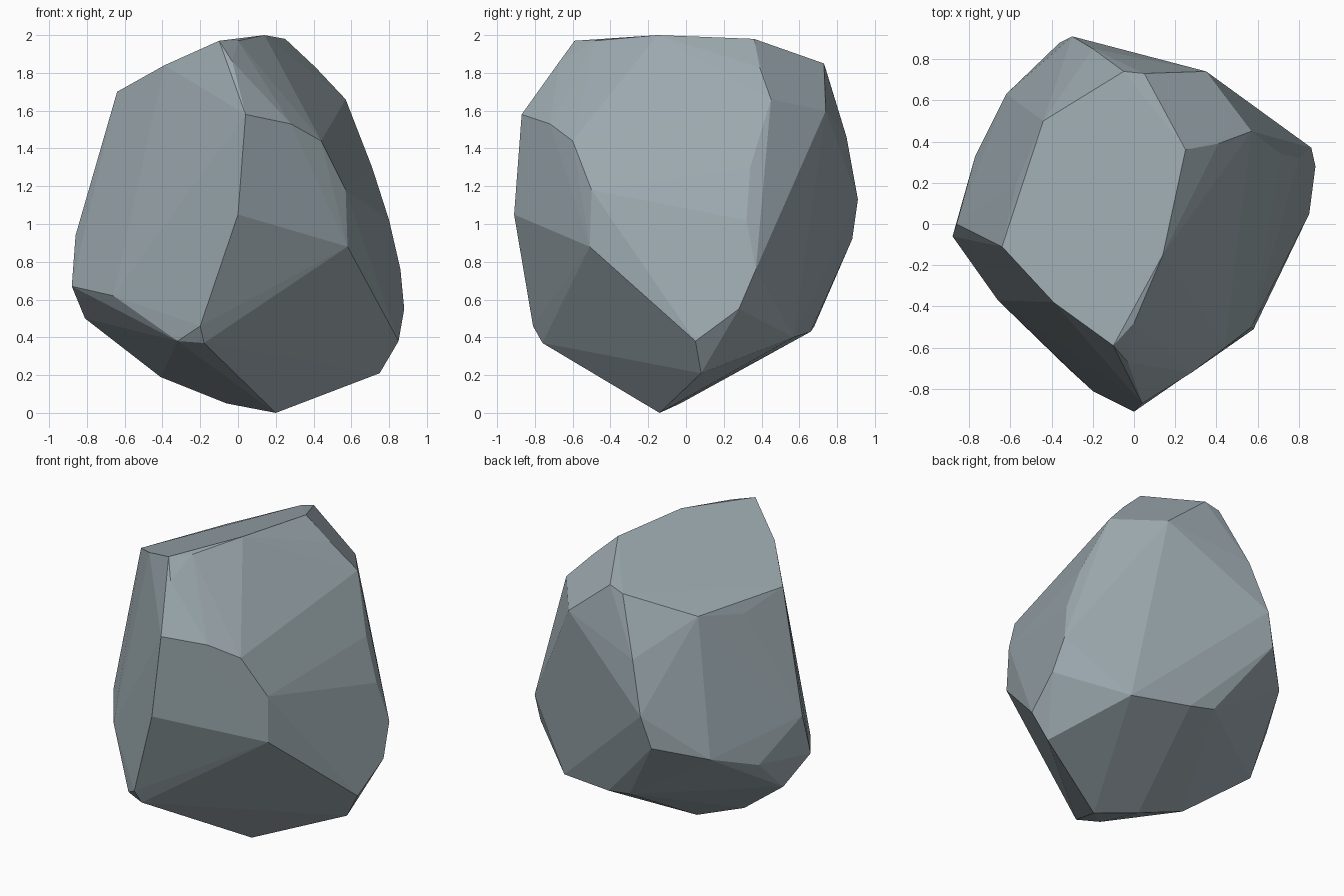
import bpy, bmesh, math
from mathutils import Vector

if "Cube" in bpy.data.objects:
    bpy.data.objects.remove(bpy.data.objects["Cube"])

# Corner points of the chipped facets, grouped by level
crown = [(-.64, -.11, 1.70), (-.39, -.38, 1.84), (-.10, -.59, 1.97), (0, -.48, 1.97),
         (.14, -.15, 2.0), (.25, .36, 1.98), (.05, .73, 1.85), (-.05, .74, 1.82),
         (-.27, .62, 1.73), (-.44, .50, 1.68), (-.57, .20, 1.62)]
shoulder = [(-.03, -.67, 1.86), (.04, -.87, 1.58), (.28, -.72, 1.53), (.44, -.60, 1.44),
            (.41, .39, 1.83), (.57, .45, 1.66), (.35, .74, 1.60), (-.20, .85, 1.46)]
waist = [(0, -.91, 1.05), (.57, -.50, 1.18), (.58, -.51, .88), (.71, .34, 1.30),
         (.80, .32, 1.02), (.86, .37, .76), (.46, .63, .98), (-.30, .91, 1.13),
         (-.36, .88, .92), (-.62, .63, .82), (-.77, .33, .71), (-.88, -.06, .67),
         (-.86, 0, .94), (-.66, -.37, .62)]
base = [(-.32, -.70, .38), (-.20, -.81, .46), (-.18, -.76, .37), (-.81, .13, .50),
        (-.41, -.03, .19), (.20, -.14, 0), (-.06, -.03, .05), (.75, .08, .21),
        (.85, .05, .38), (.88, .28, .55), (.50, .57, .40), (.11, .66, .43),
        (-.06, .68, .46)]

# Stone body: one hull around the corners
bm = bmesh.new()
for p in crown + shoulder + waist + base:
    bm.verts.new(p)
bmesh.ops.convex_hull(bm, input=bm.verts[:])
bmesh.ops.delete(bm, geom=[v for v in bm.verts if not v.link_faces], context='VERTS')

# Chipped hollow low on the front right: push in the facet that covers it
dent = Vector((.22, -.69, .74))
aim = Vector((.16, -.71, .78))
face = min((f for f in bm.faces if f.normal.y < -.3 and f.normal.x > 0),
           key=lambda f: (f.calc_center_median() - aim).length)
poked = bmesh.ops.poke(bm, faces=[face])
poked["verts"][0].co = dent

# Merge nearly flat neighbours into clean facets
bmesh.ops.dissolve_limit(bm, angle_limit=math.radians(3), verts=bm.verts[:], edges=bm.edges[:])
bmesh.ops.recalc_face_normals(bm, faces=bm.faces[:])
for f in bm.faces:
    f.smooth = False

mesh = bpy.data.meshes.new("boulder")
bm.to_mesh(mesh)
bm.free()

# Single grey stone colour
stone = bpy.data.materials.new("blue grey stone")
stone.diffuse_color = (.33, .395, .425, 1)
stone.use_nodes = True
stone.node_tree.nodes["Principled BSDF"].inputs["Base Color"].default_value = stone.diffuse_color
mesh.materials.append(stone)
bpy.context.collection.objects.link(bpy.data.objects.new("boulder", mesh))
